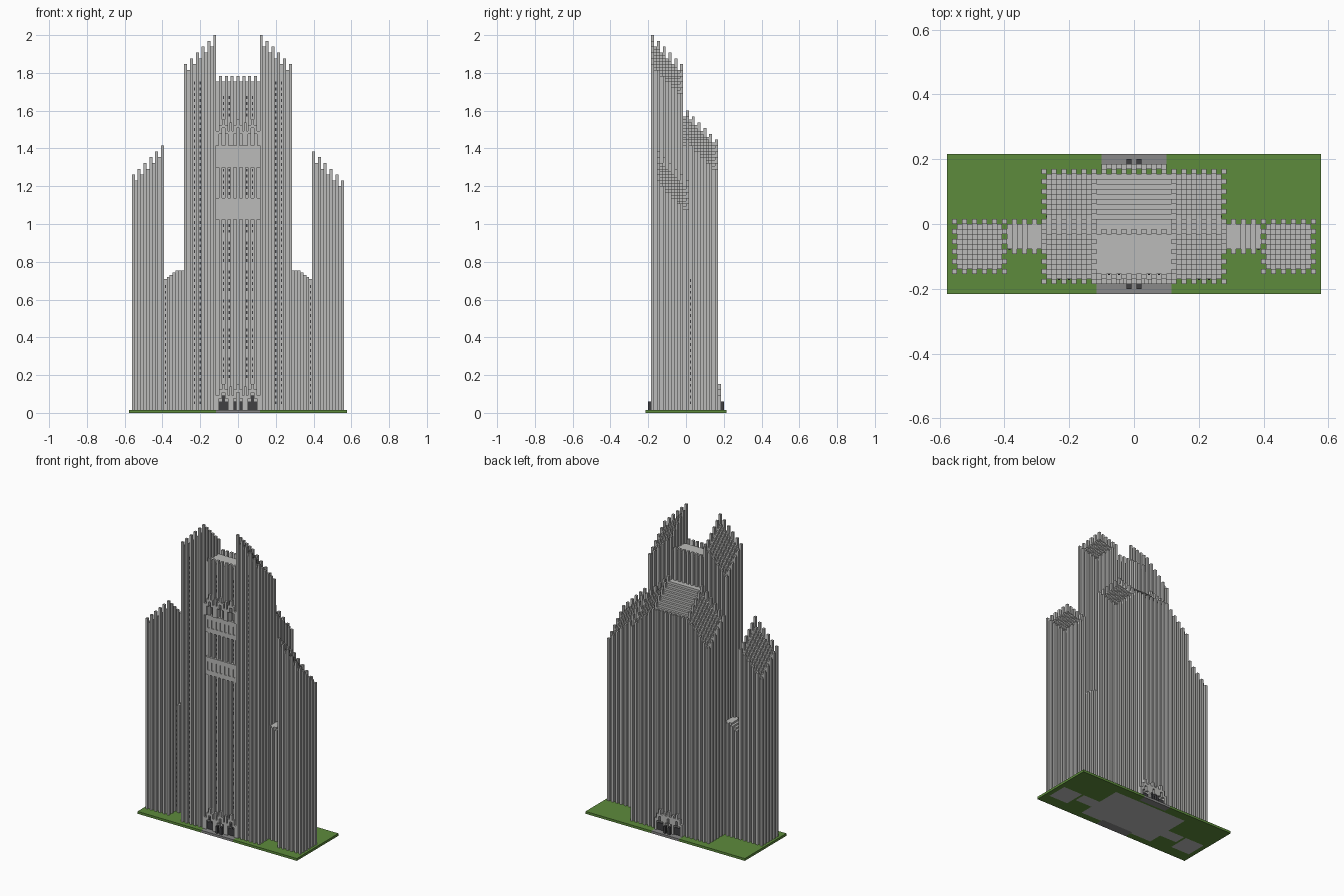
import bpy
import bmesh
from mathutils import Vector

if "Cube" in bpy.data.objects:
    bpy.data.objects.remove(bpy.data.objects["Cube"], do_unlink=True)

V = 2 / 130  # one block


def material(name, rgb):
    m = bpy.data.materials.new(name)
    m.use_nodes = True
    m.diffuse_color = (*rgb, 1)
    m.node_tree.nodes["Principled BSDF"].inputs["Base Color"].default_value = (*rgb, 1)
    return m


stone = material("pale stone", (0.5, 0.5, 0.49))
grass = material("grass green", (0.11, 0.26, 0.045))
paving = material("grey paving", (0.25, 0.25, 0.25))
charcoal = material("charcoal", (0.05, 0.05, 0.055))


def box(bm, x0, x1, y0, y1, z0, z1):
    """Add a box given in block units."""
    verts = bmesh.ops.create_cube(bm, size=1)["verts"]
    mid = Vector((x0 + x1, y0 + y1, z0 + z1)) / 2
    size = Vector((x1 - x0, y1 - y0, z1 - z0))
    for v in verts:
        v.co = (mid + v.co * size) * V


def finish(bm, name, *mats):
    mesh = bpy.data.meshes.new(name)
    bm.to_mesh(mesh)
    bm.free()
    for m in mats:
        mesh.materials.append(m)
    ob = bpy.data.objects.new(name, mesh)
    bpy.context.collection.objects.link(ob)
    return ob


def tower(name, side, inner, y0, top):
    """Fluted square tower whose roof steps down outward and backward."""
    bm = bmesh.new()

    def column(dx, dy, z0, z1):
        xs = sorted((side * (inner + dx), side * (inner + dx + 1)))
        box(bm, *xs, y0 + dy, y0 + dy + 1, z0, z1)

    low = top - 24
    xs = sorted((side * (inner + 1), side * (inner + 10)))
    box(bm, *xs, y0 + 1, y0 + 10, 1, low)
    for dx in range(11):
        for dy in range(11):
            h = top - dx - dy
            if 0 < dx < 10 and 0 < dy < 10:
                column(dx, dy, low, h - 2)
            elif dx % 2 == 0 and dy % 2 == 0:
                column(dx, dy, 1, h)
    finish(bm, name, stone)


for side, label in ((-1, "right"), (1, "left")):
    tower(label + "_front_tower", side, 7.5, -12, 130)
    tower(label + "_back_tower", side, 7.5, 0, 104)
    tower(label + "_side_tower", side, 25.5, -10, 92 if side < 0 else 90)

    # Low linking wing
    bm = bmesh.new()
    for i in range(7):
        a = 18.5 + i
        h = 49 - max(0, i - 2) * 0.75
        xs = sorted((side * a, side * (a + 1)))
        box(bm, *xs, -5, 0, 1, h)
        if i % 2:
            box(bm, *xs, -6, 1, 1, h)
    finish(bm, label + "_wing", stone)

# Cross wall joining the front and back blocks
bm = bmesh.new()
for x in range(-17, 18):
    box(bm, x - 0.5, x + 0.5, -2, 1, 1, 102 - max(0, abs(x) - 7))
finish(bm, "cross_wall", stone)

# Central front bay with ribs rising into battlements
bm = bmesh.new()
box(bm, -8.5, 8.5, -10, -2, 1, 114)
for x in range(-6, 7, 2):
    box(bm, x - 0.5, x + 0.5, -11, -10, 1, 116)
    box(bm, x - 0.5, x + 0.5, -2, -1, 100, 116)
finish(bm, "front_bay", stone)

# Central back bay with stepped roof
bm = bmesh.new()
for j in range(10):
    box(bm, -8.5, 8.5, j, j + 1, 1, 102 - j)
for x in range(-6, 7, 2):
    box(bm, x - 0.5, x + 0.5, 10, 11, 1, 94)
finish(bm, "back_bay", stone)

# Balconies: floor, posts and rail
bm = bmesh.new()
for z in (66.5, 84.5):
    box(bm, -7.5, 7.5, -11.3, -10, z, z + 2)
    box(bm, -7.5, 7.5, -11.3, -10, z + 5.5, z + 7.5)
    for x in range(-7, 8, 2):
        box(bm, x - 0.5, x + 0.5, -11.3, -10, z + 2, z + 5.5)
finish(bm, "balconies", stone)


def arches(name, y0, z0, spread):
    """Row of three pointed stepped arches."""
    bm = bmesh.new()
    for c in (-spread, 0, spread):
        for dx in range(-2, 3):
            d = abs(dx)
            x = c + dx
            opening = z0 if d == 2 else z0 + 6 - 2 * d
            box(bm, x - 0.5, x + 0.5, y0, y0 + 1, opening, z0 + 9 - 2 * d)
        # Pinnacles flanking the gables
        if c:
            x = c * 0.5
            box(bm, x - 0.5, x + 0.5, y0, y0 + 1, z0 + 4, z0 + 8)
    finish(bm, name, stone)


arches("front_entrance_arches", -12, 1, 5)
arches("upper_arches", -12, 92, 5)
arches("back_entrance_arches", 11, 1, 4)

# Dark doors and entrance posts
bm = bmesh.new()
for x in (-5, 5):
    box(bm, x - 1.5, x + 1.5, -11.4, -11, 1, 4)
    box(bm, x - 0.5, x + 0.5, -11.4, -11, 4, 6)
for x in (-4, 4):
    box(bm, x - 1.5, x + 1.5, 11, 11.4, 1, 4)
finish(bm, "doors", charcoal)

bm = bmesh.new()
for x in (-1, 1):
    for y in (-13, 12):
        box(bm, x - 0.5, x + 0.5, y, y + 1, 1, 4)
finish(bm, "entrance_posts", charcoal)

# Narrow window panes set between the ribs
bm = bmesh.new()


def panes(x, y, bottom, top):
    for z in range(bottom, top, 2):
        if z % 10:
            box(bm, x - 0.2, x + 0.2, y - 0.2, y + 0.1, z, z + 1)


for s in (-1, 1):
    for x in (13, 15):
        panes(s * x, -11, 3, 114)
    for x in (3, 5):
        panes(s * x, -10, 12, 66)
        panes(s * x, -10, 75, 84)
        panes(s * x, -10, 102, 112)
    panes(s * 25, -5, 3, 45)
    for z in range(3, 46, 2):
        box(bm, s * 17.5 - 0.15, s * 17.5 + 0.15, 1.3, 1.7, z, z + 1)
finish(bm, "window_panes", charcoal)

# Ground slab, split into blocks and coloured by region
W, D = 75, 28
bm = bmesh.new()
grids = []
for z in (0, 1):
    grids.append([[bm.verts.new(((i - W / 2) * V, (j - D / 2) * V, z * V))
                   for j in range(D + 1)] for i in range(W + 1)])
for z, g in enumerate(grids):
    for i in range(W):
        for j in range(D):
            quad = [g[i][j], g[i + 1][j], g[i + 1][j + 1], g[i][j + 1]]
            f = bm.faces.new(quad if z else quad[::-1])
            x, y = abs(i + 0.5 - W / 2), j + 0.5 - D / 2
            if (x < 7.5 and y < -10) or (x < 6.5 and y > 11):
                f.material_index = 1
            elif ((x < 17.5 and -11 < y < 10) or (x < 26 and -5 < y < 0)
                  or (26 < x < 35.5 and -9 < y < 0)):
                f.material_index = 2
bmesh.ops.holes_fill(bm, edges=[], sides=0)
lo, hi = grids


def rim(g):
    return ([g[i][0] for i in range(W)] + [g[W][j] for j in range(D)]
            + [g[i][D] for i in range(W, 0, -1)] + [g[0][j] for j in range(D, 0, -1)])


a, b = rim(lo), rim(hi)
for k in range(len(a)):
    n = (k + 1) % len(a)
    f = bm.faces.new((a[k], a[n], b[n], b[k]))
    c = f.calc_center_median() / V
    if abs(c.x) < (7.5 if c.y < 0 else 6.5):
        f.material_index = 1
finish(bm, "ground_slab", grass, paving, stone)
